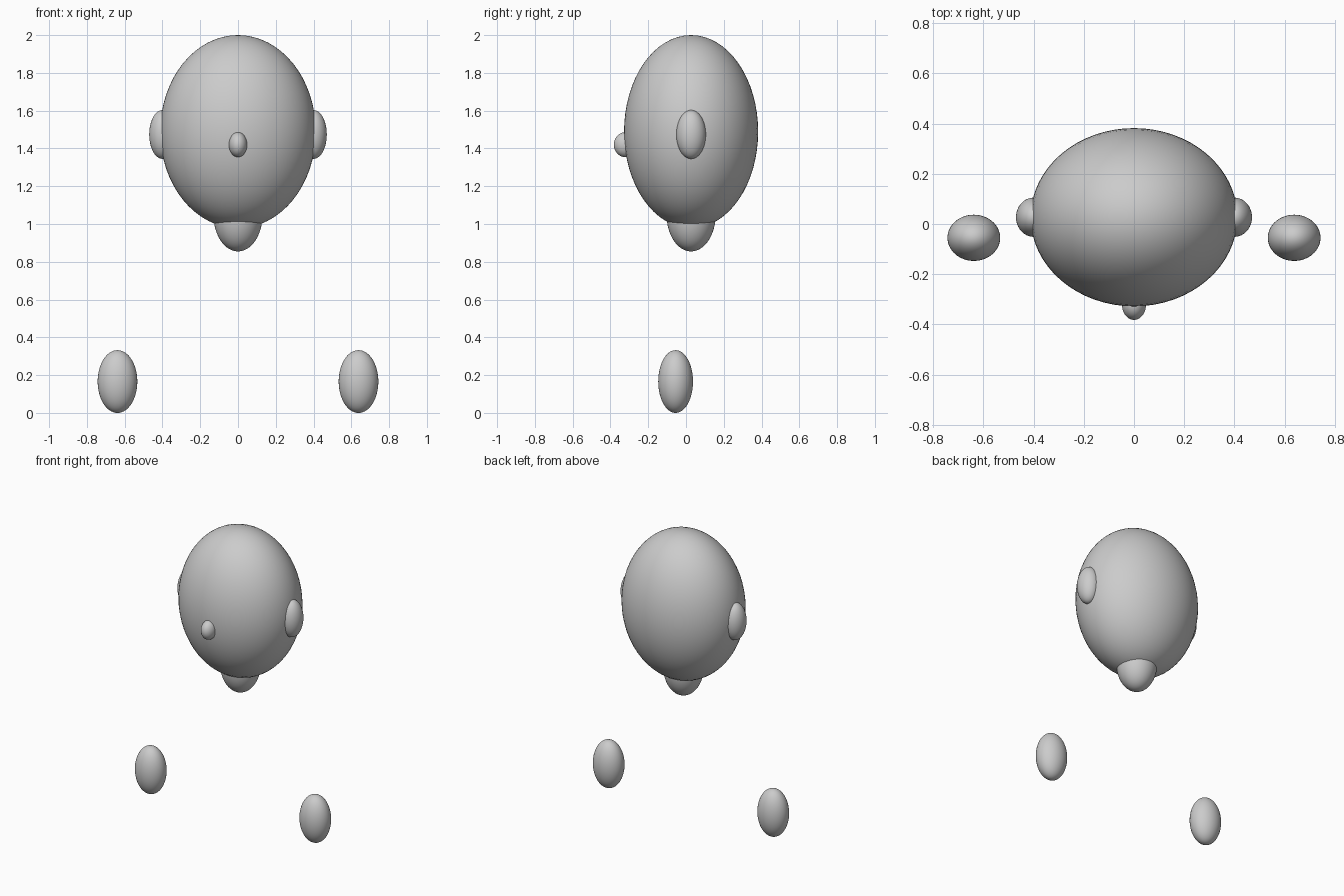
import bpy

if "Cube" in bpy.data.objects:
    bpy.data.objects.remove(bpy.data.objects["Cube"])


def ellipsoid(name, centre, radii):
    bpy.ops.mesh.primitive_uv_sphere_add(segments=64, ring_count=32, radius=1)
    ob = bpy.context.object
    ob.name = name
    # bake size into the mesh, keep the location on the object
    for v in ob.data.vertices:
        v.co = [c * r for c, r in zip(v.co, radii)]
    ob.location = centre
    bpy.ops.object.shade_smooth()
    return ob


# Head, neck and nose on the centre line
ellipsoid("head", (0, 0.027, 1.489), (0.412, 0.355, 0.511))
ellipsoid("neck", (0, 0.027, 1.05), (0.13, 0.13, 0.195))
ellipsoid("nose", (0, -0.32, 1.42), (0.048, 0.062, 0.066))

# Ears and floating hands, one per side
for side, s in (("left", -1), ("right", 1)):
    ellipsoid(side + "_ear", (s * 0.40, 0.027, 1.474), (0.07, 0.078, 0.129))
    ellipsoid(side + "_hand", (s * 0.638, -0.055, 0.166), (0.105, 0.092, 0.166))
